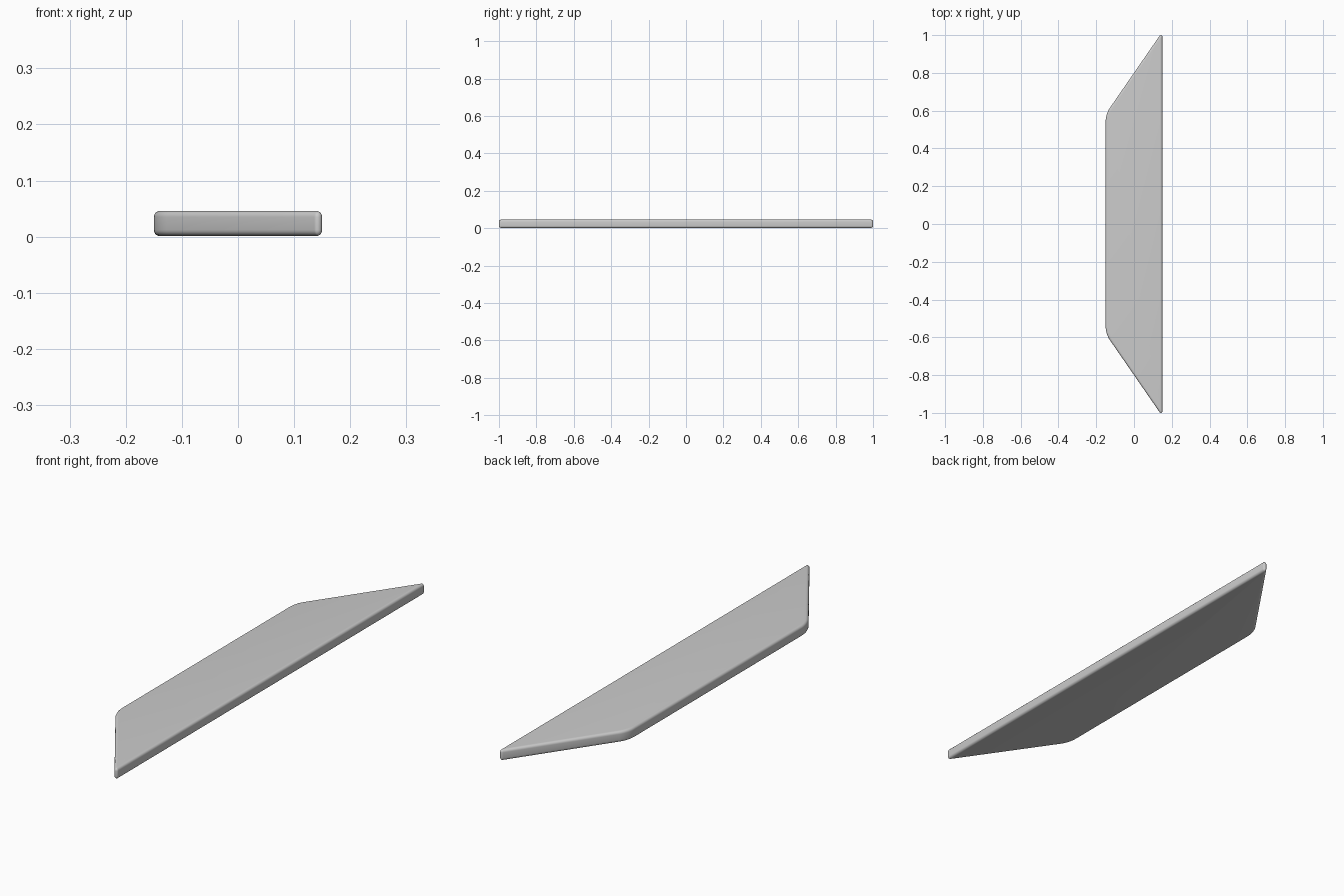
import bpy, bmesh, math

if "Cube" in bpy.data.objects:
    bpy.data.objects.remove(bpy.data.objects["Cube"])

HALF_W = 0.15                 # half width in x
SLOPE, MID = 1.45, 0.80       # slanted end: y = MID + SLOPE * x
Z0, Z1, RIM = 0.001, 0.046, 0.011
NORMAL = math.atan2(1, -SLOPE)


def corner(side, radius, inset, start, end, n):
    """Rounded corner between a long side and the slanted end."""
    r = max(radius - inset, 0.0015)
    off = inset + r
    cx = side * (HALF_W - off)
    cy = MID + SLOPE * cx - off * math.hypot(1, SLOPE)
    angles = [start + (end - start) * i / n for i in range(n + 1)]
    return [(cx + r * math.cos(a), cy + r * math.sin(a)) for a in angles]


def outline(inset):
    """Trapezoid outline, pulled in by inset, mirrored across y."""
    half = (corner(1, 0.008, inset, 0, NORMAL, 10)
            + corner(-1, 0.13, inset, NORMAL, math.pi, 8))
    return half + [(x, -y) for x, y in reversed(half)]


# Levels from bottom to top with a rounded rim
STEPS = 5
arc = [math.pi / 2 * i / STEPS for i in range(STEPS + 1)]
levels = [(RIM * (1 - math.sin(a)), Z0 + RIM * (1 - math.cos(a))) for a in arc]
levels += [(d, Z0 + Z1 - z) for d, z in reversed(levels)]

# Trapezoid board
bm = bmesh.new()
rings = [[bm.verts.new((x, y, z)) for x, y in outline(d)] for d, z in levels]
n = len(rings[0])
for low, high in zip(rings, rings[1:]):
    for i in range(n):
        j = (i + 1) % n
        bm.faces.new((low[i], low[j], high[j], high[i]))
bm.faces.new(rings[-1])
bm.faces.new(rings[0][::-1])
bmesh.ops.recalc_face_normals(bm, faces=bm.faces)
mesh = bpy.data.meshes.new("trapezoid_board")
bm.to_mesh(mesh)
bm.free()
board = bpy.data.objects.new("trapezoid_board", mesh)
bpy.context.collection.objects.link(board)
bpy.context.view_layer.objects.active = board
board.select_set(True)
bpy.ops.object.shade_smooth_by_angle(angle=math.radians(35))
